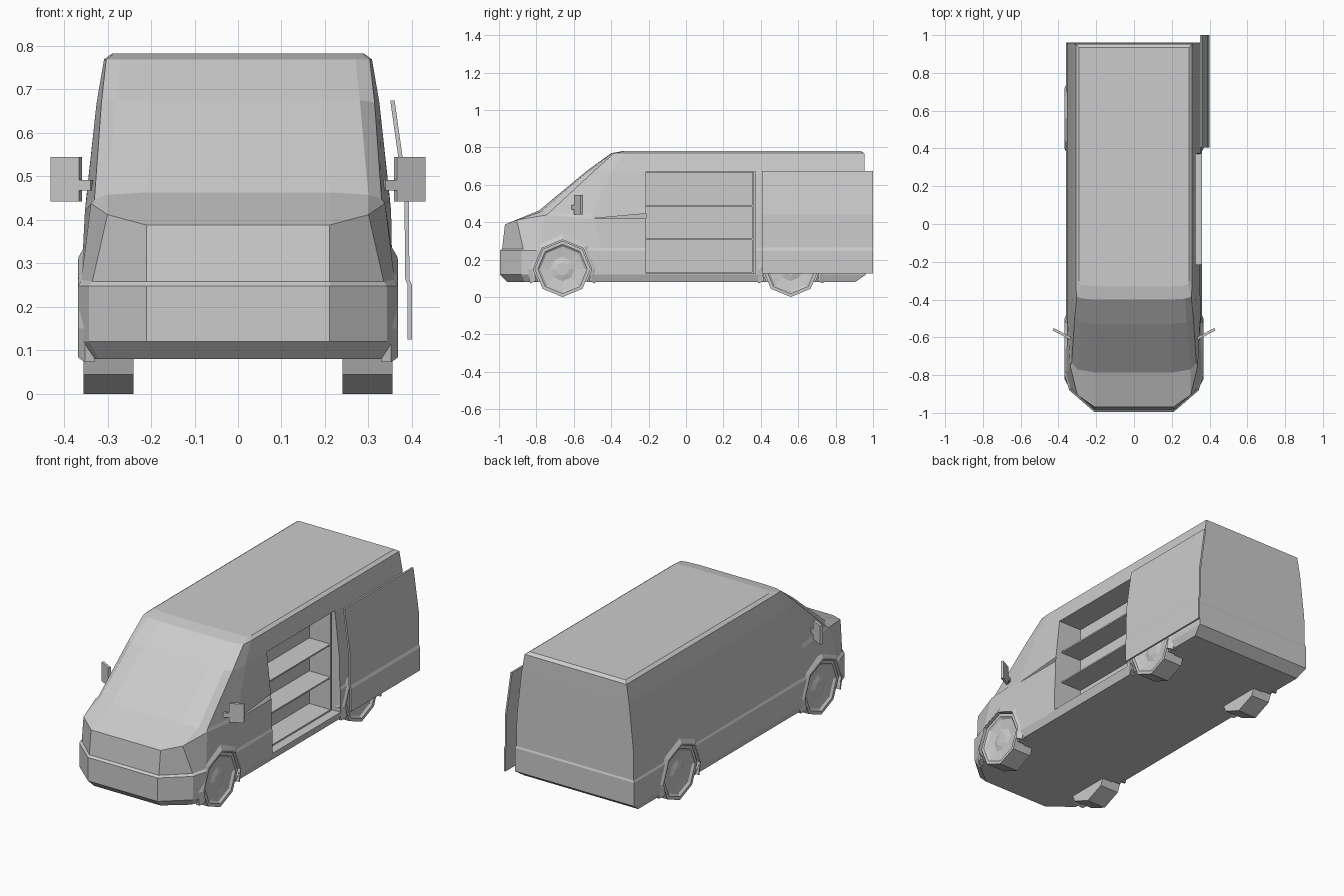
import bpy, bmesh, math
from mathutils import Vector

if "Cube" in bpy.data.objects:
    bpy.data.objects.remove(bpy.data.objects["Cube"])


def finish(name, bm):
    bmesh.ops.recalc_face_normals(bm, faces=bm.faces)
    me = bpy.data.meshes.new(name)
    bm.to_mesh(me)
    bm.free()
    ob = bpy.data.objects.new(name, me)
    bpy.context.collection.objects.link(ob)
    return ob


def loft(name, rings):
    """Skin closed rings of points and cap both ends."""
    bm = bmesh.new()
    vs = [[bm.verts.new(p) for p in r] for r in rings]
    n = len(rings[0])
    for a, b in zip(vs, vs[1:]):
        for i in range(n):
            j = (i + 1) % n
            bm.faces.new((a[i], a[j], b[j], b[i]))
    bm.faces.new(vs[0])
    bm.faces.new(vs[-1])
    return finish(name, bm)


def box(name, x, y, z):
    return loft(name, [[(x[0], y[0], h), (x[1], y[0], h), (x[1], y[1], h), (x[0], y[1], h)] for h in z])


def cut(target, cutter):
    cutter.hide_render = True
    m = target.modifiers.new("cut", 'BOOLEAN')
    m.operation, m.solver, m.object = 'DIFFERENCE', 'EXACT', cutter
    bpy.context.view_layer.objects.active = target
    bpy.ops.object.modifier_apply(modifier=m.name)
    bpy.data.objects.remove(cutter)


def lathe_x(name, y, z, profile):
    """Eight-sided solid about an x-parallel axle; profile is (x, radius)."""
    return loft(name, [[(x, y + r * math.sin(k * math.pi / 4), z + r * math.cos(k * math.pi / 4))
                        for k in range(8)] for x, r in profile])


# Body: plan outlines from floor to roof; front centre, corner, side, pillar, rear
levels = [
    [(.20, -.955, .08), (.32, -.86, .08), (.345, -.79, .08), (.345, -.45, .08), (.345, .905, .08)],
    [(.21, -.995, .12), (.343, -.88, .12), (.368, -.80, .12), (.36, -.45, .12), (.36, .962, .12)],
    [(.21, -.995, .248), (.343, -.88, .248), (.368, -.80, .248), (.36, -.45, .248), (.36, .962, .248)],
    [(.21, -.983, .258), (.335, -.87, .258), (.36, -.79, .262), (.355, -.45, .262), (.355, .958, .258)],
    [(.21, -.968, .388), (.30, -.905, .412), (.338, -.75, .438), (.352, -.50, .42), (.352, .957, .42)],
    [(.21, -.785, .463), (.30, -.77, .458), (.33, -.735, .448), (.349, -.50, .445), (.349, .957, .45)],
    [(.20, -.53, .675), (.28, -.52, .675), (.314, -.495, .67), (.325, -.40, .67), (.325, .955, .67)],
    [(.20, -.40, .769), (.27, -.395, .769), (.303, -.385, .769), (.308, -.33, .769), (.308, .953, .769)],
    [(.20, -.33, .782), (.26, -.325, .782), (.285, -.32, .782), (.29, -.30, .782), (.29, .935, .782)],
]
body = loft("van_body", [h + [(-x, y, z) for x, y, z in reversed(h)] for h in levels])

# Side door opening and wheel wells
cut(body, box("opening_cutter", (.17, .6), (-.215, .372), (.125, .67)))
for y in (-.66, .56):
    for s in (1, -1):
        cut(body, lathe_x("well_cutter", y, .15, [(s * .30, .158), (s * .5, .158)]))

# Shelf unit inside the opening
box("shelf_back", (.171, .185), (-.213, .36), (.126, .668))
for i, z in enumerate((.126, .304, .484)):
    box(f"shelf_{i + 1}", (.172, .312), (-.213, .36), (z, z + .008))
box("shelf_side", (.172, .312), (.352, .362), (.126, .668))

# Slid-back side door, following the body's side curve
side = [(.40, .125), (.40, .25), (.394, .265), (.393, .44), (.36, .675)]
section = side + [(x - .01, z) for x, z in reversed(side)]
loft("sliding_door", [[(x, y, z) for x, z in section] for y in (.406, 1.0)])

# Wheels, arches
for label, y in (("front", -.66), ("rear", .56)):
    for hand, s in (("right", 1), ("left", -1)):
        prof = [(.24, .15), (.355, .15), (.355, .132), (.345, .12), (.338, .065), (.346, .035)]
        lathe_x(f"{label}_{hand}_wheel", y, .15, [(s * x, r) for x, r in prof])
        sec = [(.368, .156), (.366, .166), (.352, .19), (.33, .19), (.33, .156)]
        rings = []
        for a in (-24, 0, 45, 90, 135, 180, 204):
            c, t = math.cos(math.radians(a)), math.sin(math.radians(a))
            rings.append([(s * x, y + r * c, .15 + r * t) for x, r in sec])
        loft(f"{label}_{hand}_arch", rings)

# Mirrors: angled plate and short arm
for hand, s in (("right", 1), ("left", -1)):
    d = Vector((.88, .47))
    n = Vector((-.47, .88)) * .007
    a, b = Vector((.362, -.592)), Vector((.428, -.557))
    plan = [a - n, b - n, b + n, a + n]
    loft(f"{hand}_mirror", [[(s * p.x, p.y, z) for p in plan] for z in (.442, .545)])
    a0, a1 = a - d * .03, a + d * .01
    arm = [a0 - n, a1 - n, a1 + n, a0 + n]
    loft(f"{hand}_mirror_arm", [[(s * p.x, p.y, z) for p in arm] for z in (.468, .492)])
